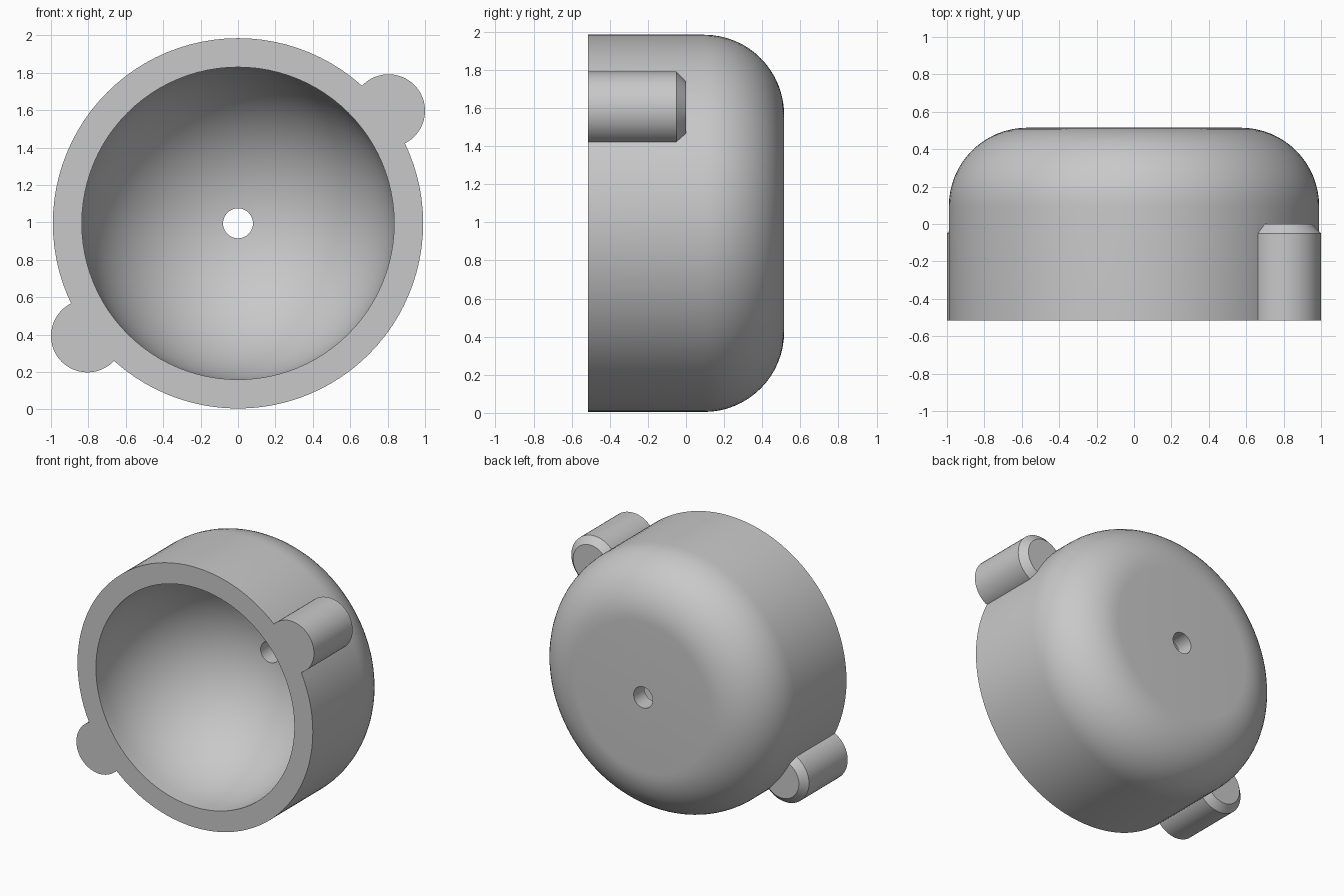
import bpy, bmesh
from math import sin, cos, pi, radians
from mathutils import Matrix

cube = bpy.data.objects.get("Cube")
if cube:
    bpy.data.objects.remove(cube, do_unlink=True)

FRONT, BACK, MID_Z = -0.515, 0.515, 0.995

grey = bpy.data.materials.new("plain grey")
grey.use_nodes = True
colour = (0.58, 0.58, 0.58, 1)
grey.diffuse_color = colour
grey.node_tree.nodes["Principled BSDF"].inputs["Base Color"].default_value = colour


def arc(radius, y, r, steps):
    """Quarter round from the side wall to the back, as (radius, y) points."""
    angles = [pi / 2 * i / steps for i in range(steps + 1)]
    return [(radius + r * cos(a), y + r * sin(a)) for a in angles]


def lathe(name, profile, x=0, z=MID_Z, sides=96):
    """Closed solid of revolution about a line parallel to y."""
    bm = bmesh.new()
    rings = []
    for r, y in profile:
        rings.append([bm.verts.new((x + r * cos(2 * pi * i / sides), y,
                                    z + r * sin(2 * pi * i / sides)))
                      for i in range(sides)])
    for a, b in zip(rings, rings[1:]):
        for i in range(sides):
            j = (i + 1) % sides
            bm.faces.new((a[i], a[j], b[j], b[i]))
    bm.faces.new(rings[0])
    bm.faces.new(rings[-1])
    bmesh.ops.recalc_face_normals(bm, faces=bm.faces)
    mesh = bpy.data.meshes.new(name)
    bm.to_mesh(mesh)
    bm.free()
    mesh.materials.append(grey)
    obj = bpy.data.objects.new(name, mesh)
    bpy.context.collection.objects.link(obj)
    return obj


def combine(target, other, operation):
    """Apply a boolean and discard the helper."""
    bpy.context.view_layer.objects.active = target
    mod = target.modifiers.new(operation, 'BOOLEAN')
    mod.operation, mod.object, mod.solver = operation, other, 'EXACT'
    bpy.ops.object.modifier_apply(modifier=mod.name)
    bpy.data.objects.remove(other, do_unlink=True)


# Round cup with a wide rounded back edge
cup = lathe("cup_housing", [(0.99, FRONT)] + arc(0.57, BACK - 0.42, 0.42, 16))

# Two chamfered lugs on opposite sides
for side in (1, -1):
    lug = lathe("lug", [(0.195, FRONT), (0.195, -0.05), (0.145, 0)],
                x=side * 0.805, z=MID_Z + side * 0.602, sides=48)
    combine(cup, lug, 'UNION')

# Domed cavity ending in a small through hole
BORE = 0.835
dome = [p for p in arc(0, -0.445, BORE, 28) if p[0] > 0.09]
hole_y = -0.445 + (BORE ** 2 - 0.08 ** 2) ** 0.5
cavity = lathe("cavity", [(BORE, FRONT - 0.1)] + dome
               + [(0.08, hole_y), (0.08, BACK + 0.1)])
combine(cup, cavity, 'DIFFERENCE')

# Smooth curved walls, crisp rims
bpy.ops.object.select_all(action='DESELECT')
cup.select_set(True)
bpy.context.view_layer.objects.active = cup
bpy.ops.object.shade_smooth_by_angle(angle=radians(30))
